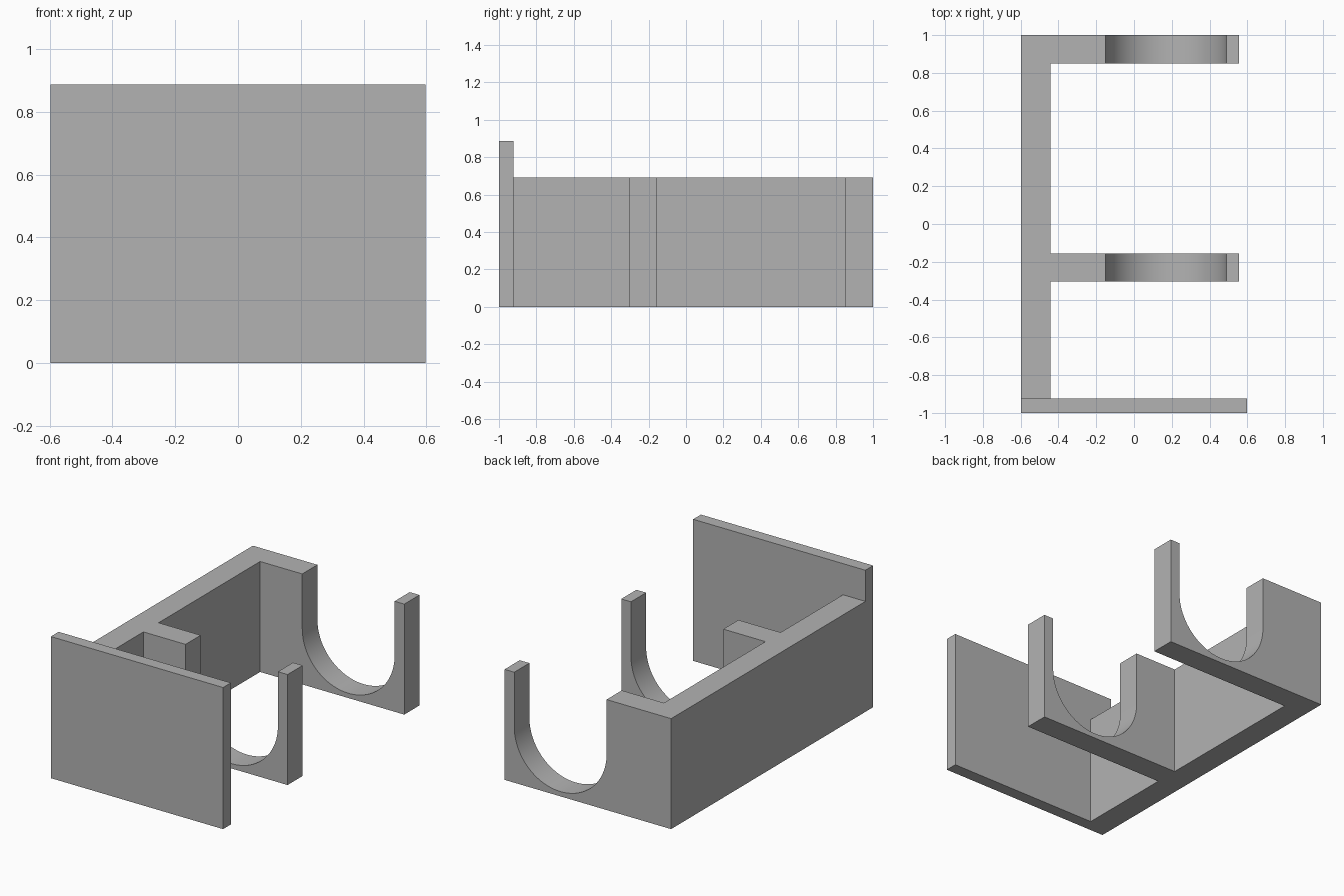
import bpy, bmesh
from math import pi, cos, sin, radians

if "Cube" in bpy.data.objects:
    bpy.data.objects.remove(bpy.data.objects["Cube"], do_unlink=True)

# Single grey material
grey = bpy.data.materials.new("plain grey")
grey.use_nodes = True
colour = (0.45, 0.45, 0.45, 1)
grey.diffuse_color = colour
grey.node_tree.nodes["Principled BSDF"].inputs["Base Color"].default_value = colour

LEFT, RIGHT = -0.597, 0.597
WALL_IN, ARM_END = -0.442, 0.557
HEIGHT, PLATE_HEIGHT = 0.692, 0.887
PLATE_BACK = -0.923
SLOT_X, SLOT_Z, SLOT_R = 0.17, 0.35, 0.32


def extrude_profile(name, points, y0, y1):
    """Extrude an x-z outline from y0 to y1."""
    bm = bmesh.new()
    face = bm.faces.new([bm.verts.new((x, y0, z)) for x, z in points])
    grown = bmesh.ops.extrude_face_region(bm, geom=[face])["geom"]
    verts = [v for v in grown if isinstance(v, bmesh.types.BMVert)]
    bmesh.ops.translate(bm, verts=verts, vec=(0, y1 - y0, 0))
    bmesh.ops.recalc_face_normals(bm, faces=bm.faces)
    mesh = bpy.data.meshes.new(name)
    bm.to_mesh(mesh)
    bm.free()
    mesh.materials.append(grey)
    obj = bpy.data.objects.new(name, mesh)
    bpy.context.collection.objects.link(obj)
    return obj


def box_outline(x0, x1, top):
    return [(x0, 0), (x1, 0), (x1, top), (x0, top)]


# Front plate and long side wall
extrude_profile("front_plate", box_outline(LEFT, RIGHT, PLATE_HEIGHT), -1, PLATE_BACK)
extrude_profile("side_wall", box_outline(LEFT, WALL_IN, HEIGHT), PLATE_BACK, 1)

# Two cradle arms with a round-bottomed open slot
steps = 48
arc = [(SLOT_X + SLOT_R * cos(pi * i / steps), SLOT_Z - SLOT_R * sin(pi * i / steps))
       for i in range(steps + 1)]
cradle = ([(WALL_IN, 0), (ARM_END, 0), (ARM_END, HEIGHT), (SLOT_X + SLOT_R, HEIGHT)]
          + arc + [(SLOT_X - SLOT_R, HEIGHT), (WALL_IN, HEIGHT)])
for name, y0, y1 in (("middle_cradle", -0.305, -0.155), ("back_cradle", 0.85, 1)):
    arm = extrude_profile(name, cradle, y0, y1)
    bpy.ops.object.select_all(action="DESELECT")
    arm.select_set(True)
    bpy.context.view_layer.objects.active = arm
    bpy.ops.object.shade_smooth_by_angle(angle=radians(30))
